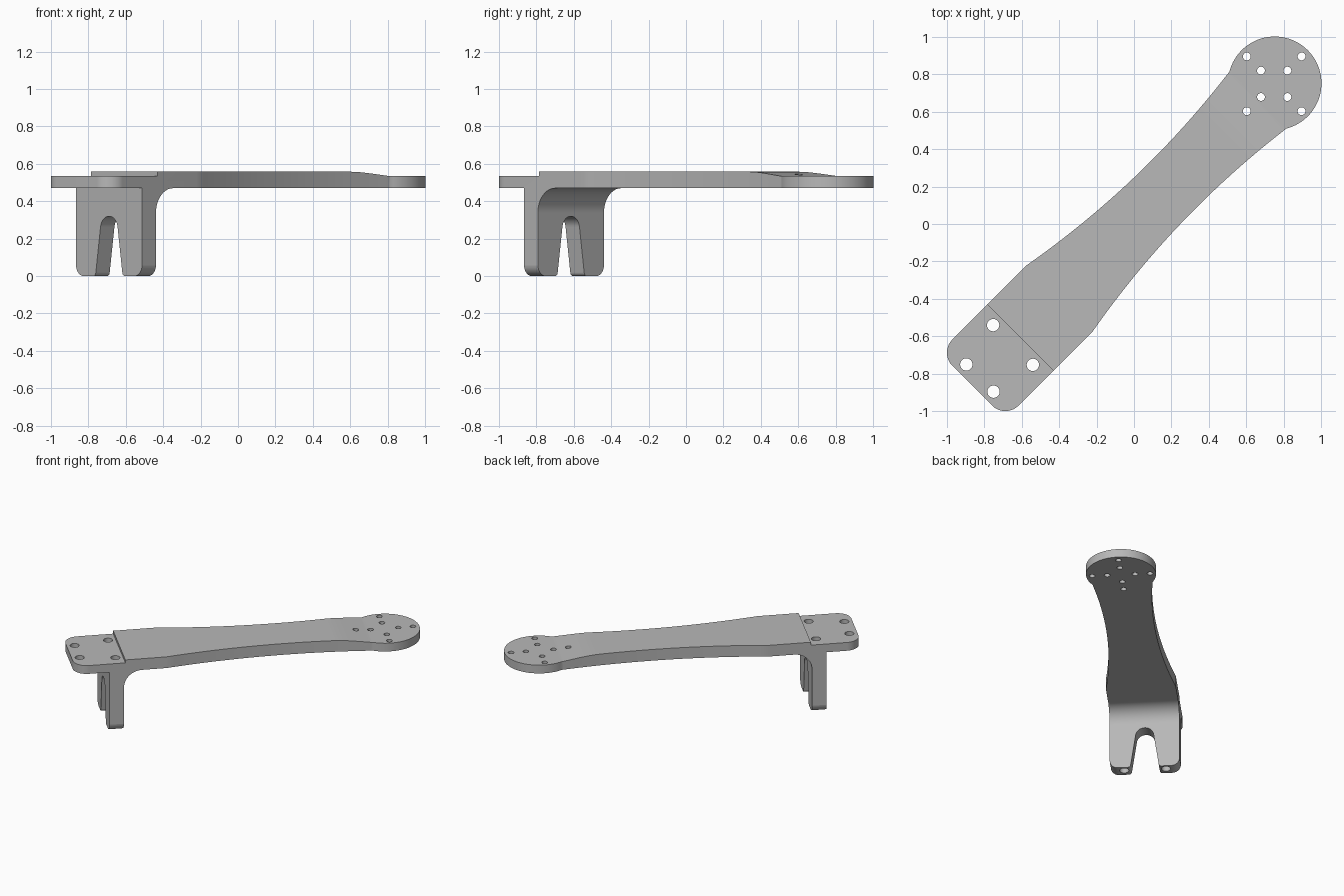
import bpy, bmesh, math
from mathutils import Matrix

cube = bpy.data.objects.get("Cube")
if cube:
    bpy.data.objects.remove(cube, do_unlink=True)

# Single painted-metal colour
grey = bpy.data.materials.new("plain grey")
grey.use_nodes = True
tone = (0.48, 0.48, 0.48, 1)
grey.diffuse_color = tone
grey.node_tree.nodes["Principled BSDF"].inputs["Base Color"].default_value = tone


def arc(cx, cy, r, start, end, n):
    """Points on an arc, angles in degrees."""
    angles = [math.radians(start + (end - start) * i / n) for i in range(n + 1)]
    return [(cx + r * math.cos(a), cy + r * math.sin(a)) for a in angles]


def finish(name, bm):
    bmesh.ops.recalc_face_normals(bm, faces=bm.faces)
    mesh = bpy.data.meshes.new(name)
    bm.to_mesh(mesh)
    bm.free()
    mesh.materials.append(grey)
    obj = bpy.data.objects.new(name, mesh)
    bpy.context.collection.objects.link(obj)
    return obj


def prism(name, outline, place, low, high):
    """Extrude a 2D outline; place maps (a, b, depth) to a 3D point."""
    bm = bmesh.new()
    face = bm.faces.new([bm.verts.new(place(a, b, low)) for a, b in outline])
    moved = bmesh.ops.extrude_face_region(bm, geom=[face])["geom"]
    shift = [h - l for h, l in zip(place(0, 0, high), place(0, 0, low))]
    bmesh.ops.translate(bm, vec=shift, verts=[v for v in moved if isinstance(v, bmesh.types.BMVert)])
    return finish(name, bm)


def combine(target, tool, operation):
    tool.hide_render = True
    mod = target.modifiers.new("shape", 'BOOLEAN')
    mod.operation, mod.solver, mod.object = operation, 'EXACT', tool
    bpy.context.view_layer.objects.active = target
    bpy.ops.object.modifier_apply(modifier=mod.name)
    bpy.data.objects.remove(tool, do_unlink=True)


# Side profile: mounting pad, step, arm, eased ramp, round pad, fillet and leg
BOTTOM, PAD, ARM = 0.47, 0.535, 0.558
side = [(-1.4, BOTTOM), (-1.4, PAD), (-0.86, PAD), (-0.86, ARM)]
for i in range(13):
    t = i / 12
    side.append((0.66 + 0.27 * t, ARM - (ARM - PAD) * t * t * (1.9 - 0.9 * t)))
side += [(1.4, PAD), (1.4, BOTTOM)]
side += arc(-0.74, BOTTOM - 0.13, 0.13, 90, 180, 12)
side += [(-0.87, -0.05), (-0.975, -0.05), (-0.975, BOTTOM)]
bracket = prism("arm_bracket", side, lambda a, b, d: (a, d, b), -0.4, 0.4)

# Plan outline: rounded pad corners, waisted arm and circular end
half = arc(-1.123, 0.15, 0.1, 180, 90, 10)
for i in range(25):
    u = -0.563 + 1.489 * i / 24
    half.append((u, 0.174 + 0.102 * (u - 0.3) ** 2))
half += arc(1.064, 0, 0.25, 121, 0, 28)
plan = half + [(u, -v) for u, v in reversed(half[:-1])]
combine(bracket, prism("plan_shape", plan, lambda a, b, d: (a, b, d), -0.1, 0.8), 'INTERSECT')

# Forked leg outline: tapered slot with round top and rounded toes
half = arc(0, 0.255, 0.065, 90, 5, 10)
half += arc(0.12, 0.02, 0.02, 180, 270, 4)
half += arc(0.19, 0.06, 0.06, 270, 357, 8)
half += [(0.3, 0.08), (0.3, 0.7)]
fork = half + [(-v, z) for v, z in reversed(half[1:])]
combine(bracket, prism("fork_shape", fork, lambda a, b, d: (d, a, b), -1.5, 1.5), 'INTERSECT')

# Bolt holes: four wide ones in the pad (two run down the leg), eight in the round end
holes = [(u, s * v, 0.033) for u, v in ((-0.915, 0.15), (-1.165, 0.103)) for s in (1, -1)]
for reach in (0.207, 0.1):
    for u, v in ((1, 0), (-1, 0), (0, 1), (0, -1)):
        holes.append((1.06 + u * reach, v * reach, 0.021))
bm = bmesh.new()
for u, v, r in holes:
    bmesh.ops.create_cone(bm, cap_ends=True, segments=24, radius1=r, radius2=r, depth=1.2,
                          matrix=Matrix.Translation((u, v, 0.3)))
combine(bracket, finish("hole_drills", bm), 'DIFFERENCE')

# Turn the arm onto the diagonal and shade it
bracket.data.transform(Matrix.Rotation(math.pi / 4, 4, 'Z'))
bpy.ops.object.select_all(action='DESELECT')
bracket.select_set(True)
bpy.context.view_layer.objects.active = bracket
bpy.ops.object.shade_smooth_by_angle(angle=math.radians(30))
weighted = bracket.modifiers.new("even_shading", 'WEIGHTED_NORMAL')
weighted.keep_sharp = True
